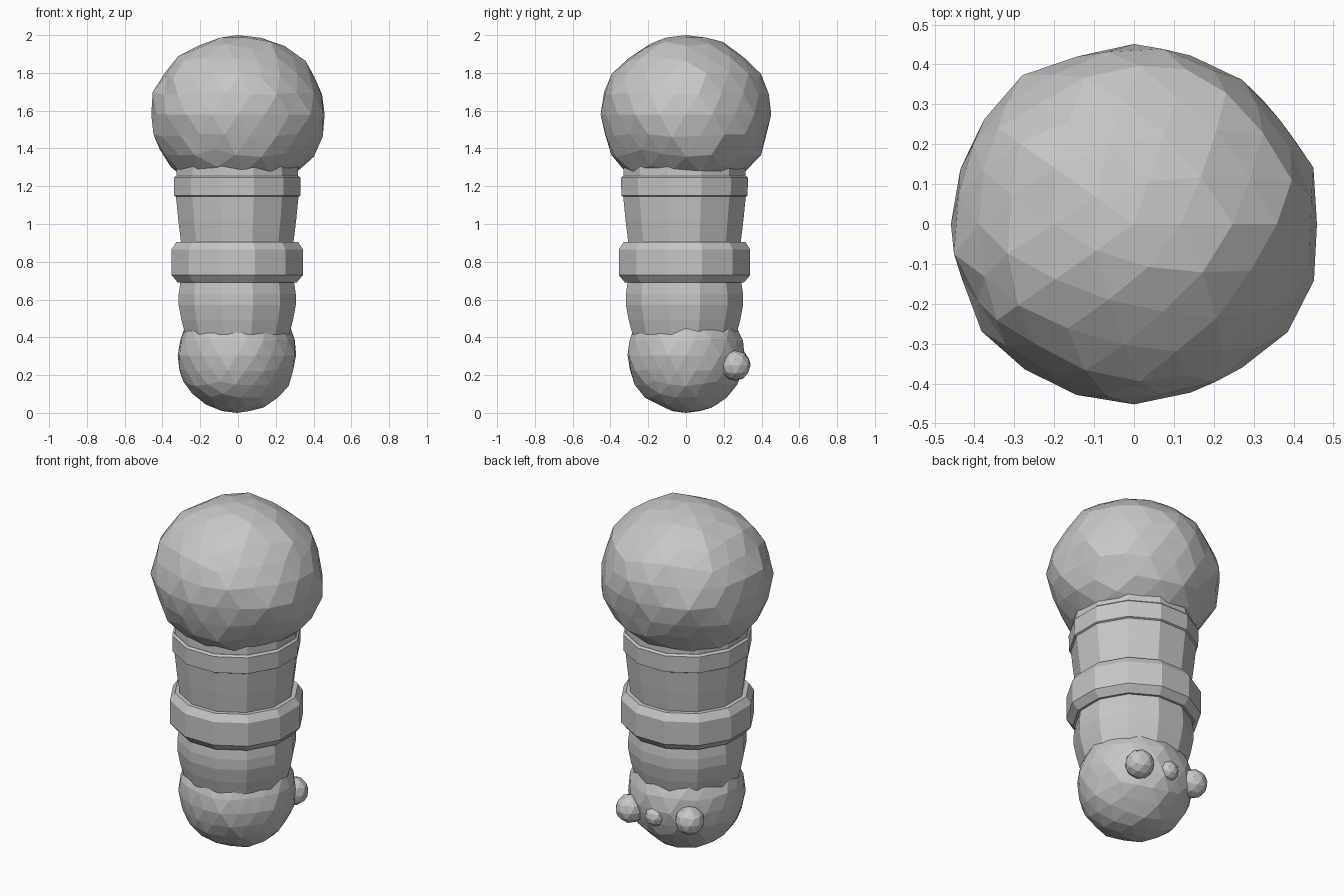
import bpy, bmesh, math, random
from mathutils import Vector

random.seed(4)
cube = bpy.data.objects.get("Cube")
if cube:
    bpy.data.objects.remove(cube, do_unlink=True)

grey = bpy.data.materials.new("plain_grey")
grey.use_nodes = True
colour = (0.57, 0.57, 0.57, 1)
grey.diffuse_color = colour
grey.node_tree.nodes["Principled BSDF"].inputs["Base Color"].default_value = colour


def add_object(name, bm):
    bmesh.ops.recalc_face_normals(bm, faces=bm.faces)
    mesh = bpy.data.meshes.new(name)
    bm.to_mesh(mesh)
    bm.free()
    mesh.materials.append(grey)
    obj = bpy.data.objects.new(name, mesh)
    bpy.context.collection.objects.link(obj)
    return obj


def ball(name, centre, radii, detail, wobble=0.0):
    """Faceted ball, slightly uneven except at its poles."""
    bm = bmesh.new()
    bmesh.ops.create_icosphere(bm, subdivisions=detail, radius=1)
    for v in bm.verts:
        amount = 0 if abs(v.co.z) > 0.95 else random.uniform(-wobble, wobble)
        v.co = Vector(c + r * p * (1 + amount) for c, r, p in zip(centre, radii, v.co))
    return add_object(name, bm)


def lathe(name, profile, sides=12):
    """Closed band; profile pairs are flat-view half width and height."""
    bm = bmesh.new()
    rings = []
    for half_width, z in profile:
        r = half_width / math.cos(math.pi / sides)
        angles = [2 * math.pi * (i + 0.5) / sides for i in range(sides)]
        rings.append([bm.verts.new((r * math.cos(a), r * math.sin(a), z)) for a in angles])
    for low, high in zip(rings, rings[1:]):
        for i in range(sides):
            j = (i + 1) % sides
            bm.faces.new((low[i], low[j], high[j], high[i]))
    bm.faces.new(rings[0])
    bm.faces.new(rings[-1])
    obj = add_object(name, bm)
    obj.location = (-0.004, -0.008, 0)
    return obj


# Round head and base
ball("head", (0, 0, 1.58), (0.465, 0.45, 0.42), 3, 0.025)
ball("base_ball", (-0.005, 0, 0.305), (0.315, 0.31, 0.305), 3, 0.02)

# Stacked body
lathe("lower_body", [(0.275, 0.415), (0.295, 0.49), (0.31, 0.57), (0.31, 0.63), (0.3, 0.7)])
lathe("collar", [(0.315, 0.69), (0.348, 0.73), (0.348, 0.865), (0.322, 0.905)])
lathe("upper_body", [(0.295, 0.88), (0.312, 1.02), (0.325, 1.15), (0.32, 1.36)])
lathe("cuff", [(0.325, 1.145), (0.334, 1.15), (0.336, 1.245), (0.325, 1.255)])

# Row of small knobs on the back
knobs = {
    "left_knob": ((0.18, 0.262, 0.25), 0.08),
    "middle_knob": ((0, 0.285, 0.262), 0.056),
    "right_knob": ((-0.2, 0.25, 0.275), 0.08),
}
for name, (centre, radius) in knobs.items():
    ball(name, centre, (radius,) * 3, 2)
